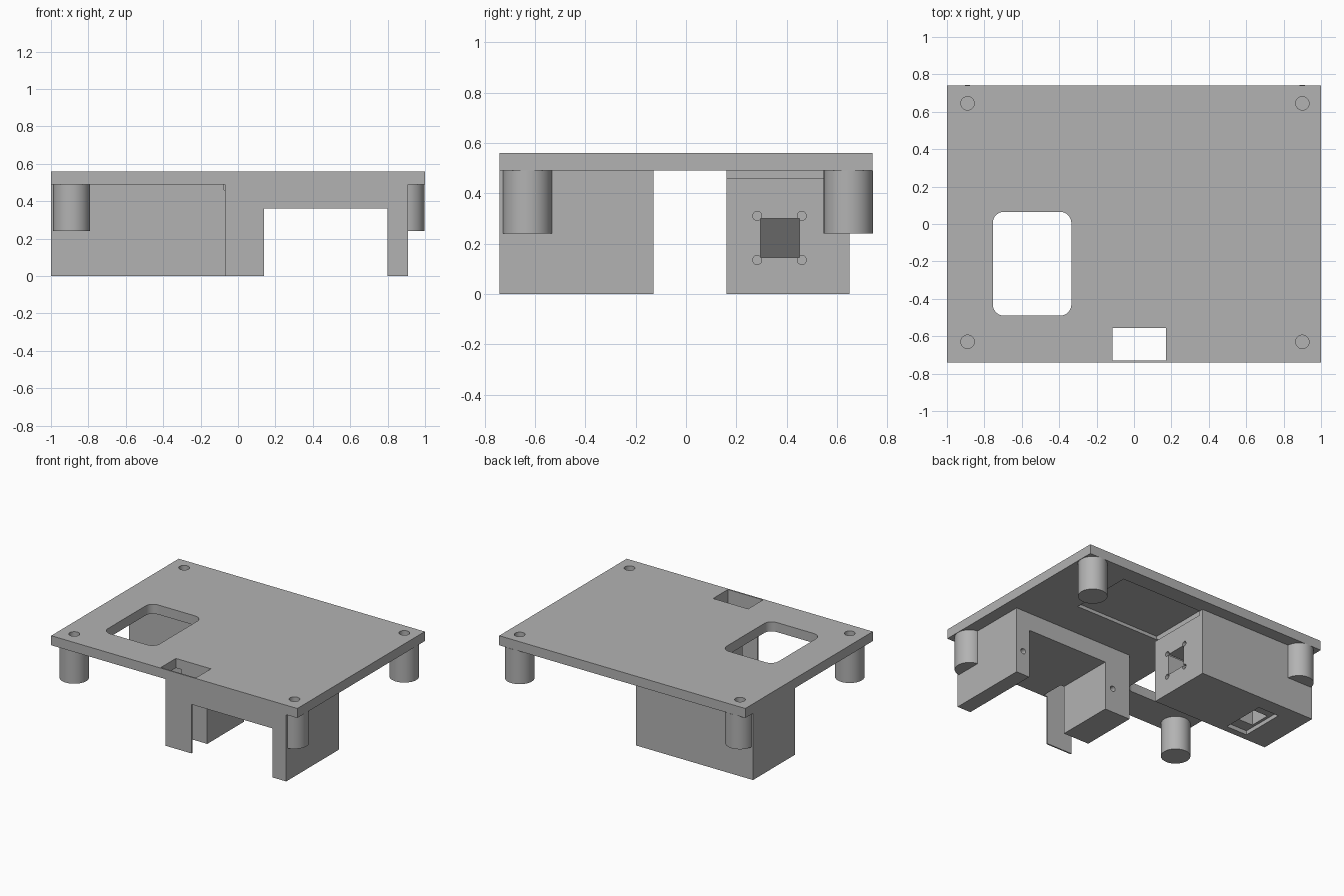
import bpy, bmesh, math
from mathutils import Matrix, Vector

cube = bpy.data.objects.get("Cube")
if cube:
    bpy.data.objects.remove(cube, do_unlink=True)

grey = bpy.data.materials.new("plain_grey")
grey.use_nodes = True
grey.diffuse_color = (0.45, 0.45, 0.45, 1)
grey.node_tree.nodes["Principled BSDF"].inputs["Base Color"].default_value = grey.diffuse_color


def finish(name, bm):
    bmesh.ops.recalc_face_normals(bm, faces=bm.faces)
    mesh = bpy.data.meshes.new(name)
    bm.to_mesh(mesh)
    bm.free()
    mesh.materials.append(grey)
    ob = bpy.data.objects.new(name, mesh)
    bpy.context.scene.collection.objects.link(ob)
    return ob


def box(name, x, y, z, corner=0):
    """Box from three (low, high) ranges, with optional rounded upright edges."""
    bm = bmesh.new()
    bmesh.ops.create_cube(bm, size=1)
    for v in bm.verts:
        v.co = Vector([r[0] if c < 0 else r[1] for c, r in zip(v.co, (x, y, z))])
    if corner:
        upright = [e for e in bm.edges if abs(e.verts[0].co.z - e.verts[1].co.z) > 0.001]
        bmesh.ops.bevel(bm, geom=upright, offset=corner, segments=8, profile=0.5, affect='EDGES')
    return finish(name, bm)


def cylinder(name, start, end, radius, sides=32):
    """Cylinder between two points."""
    start, end = Vector(start), Vector(end)
    axis = end - start
    bm = bmesh.new()
    turn = axis.to_track_quat('Z', 'Y').to_matrix().to_4x4()
    bmesh.ops.create_cone(bm, cap_ends=True, segments=sides, radius1=radius, radius2=radius,
                          depth=axis.length, matrix=Matrix.Translation((start + end) / 2) @ turn)
    return finish(name, bm)


def prism(name, profile, y):
    """Profile in x and z, extruded along y."""
    bm = bmesh.new()
    face = bm.faces.new([bm.verts.new((px, y[0], pz)) for px, pz in profile])
    ext = bmesh.ops.extrude_face_region(bm, geom=[face])
    moved = [g for g in ext["geom"] if isinstance(g, bmesh.types.BMVert)]
    bmesh.ops.translate(bm, verts=moved, vec=(0, y[1] - y[0], 0))
    return finish(name, bm)


def cut(part, cutters):
    """Subtract the cutters from a part and bake the result."""
    for c in cutters:
        mod = part.modifiers.new("cut", 'BOOLEAN')
        mod.operation, mod.solver, mod.object = 'DIFFERENCE', 'EXACT', c
    bpy.context.view_layer.update()
    graph = bpy.context.evaluated_depsgraph_get()
    mesh = bpy.data.meshes.new_from_object(part.evaluated_get(graph))
    part.modifiers.clear()
    part.data = mesh


# Main solid parts
UNDER, TOP = 0.49, 0.56
plate = box("top_plate", (-1, 1), (-0.74, 0.74), (UNDER, TOP))
bridge = prism("front_bridge", [(-0.07, 0), (0.14, 0), (0.14, 0.36), (0.8, 0.36), (0.8, 0),
                                (0.91, 0), (0.91, UNDER), (-0.07, UNDER)], (-0.74, -0.13))
housing = box("rear_housing", (-1, -0.05), (0.16, 0.65), (0, UNDER))

# Openings through the plate
window = box("window_cutter", (-0.755, -0.335), (-0.49, 0.065), (0.4, 0.7), corner=0.06)
slot = box("slot_cutter", (-0.115, 0.17), (-0.73, -0.557), (-0.1, 0.7))
recess = box("recess_cutter", (-0.075, 0.61), (0.145, 0.62), (0.46, 0.515))

# Angled light passage and its lower opening
passage = prism("passage_cutter", [(0.1, 0.145), (-0.65, 0.145), (-0.65, -0.1), (-0.78, -0.1),
                                   (-0.78, 0.145), (-0.65, 0.3), (0.1, 0.3)], (0.295, 0.45))
sill = box("sill_cutter", (-0.8, -0.63), (0.21, 0.54), (-0.1, 0.03))

# Corner screw holes around the passage, and holes in the bridge legs
side_holes = [cylinder("side_hole_cutter", (-0.2, y, z), (0.1, y, z), 0.018, 20)
              for y in (0.283, 0.46) for z in (0.135, 0.31)]
leg_holes = [cylinder("leg_hole_cutter", (x, -0.5, 0.18), (x, 0, 0.18), 0.02, 20)
             for x in (0.075, 0.852)]

# Four corner posts with blind screw holes
posts, post_holes = [], []
for side, x in (("right", -0.89), ("left", 0.9)):
    for end, y in (("front", -0.63), ("back", 0.645)):
        posts.append(cylinder(f"{end}_{side}_post", (x, y, 0.24), (x, y, UNDER), 0.098, 48))
        post_holes.append(cylinder("post_hole_cutter", (x, y, 0.31), (x, y, 0.7), 0.036))

cut(plate, [window, slot, recess] + post_holes)
cut(bridge, [slot] + leg_holes + post_holes)
cut(housing, [recess, passage, sill] + side_holes + post_holes)
for post, hole in zip(posts, post_holes):
    cut(post, [hole])

for c in [window, slot, recess, passage, sill] + side_holes + leg_holes + post_holes:
    bpy.data.objects.remove(c, do_unlink=True)

# Smooth the round walls, keeping edges sharp
bpy.ops.object.select_all(action='DESELECT')
for part in [plate, bridge, housing] + posts:
    part.select_set(True)
    bpy.context.view_layer.objects.active = part
bpy.ops.object.shade_smooth_by_angle(angle=math.radians(30))
